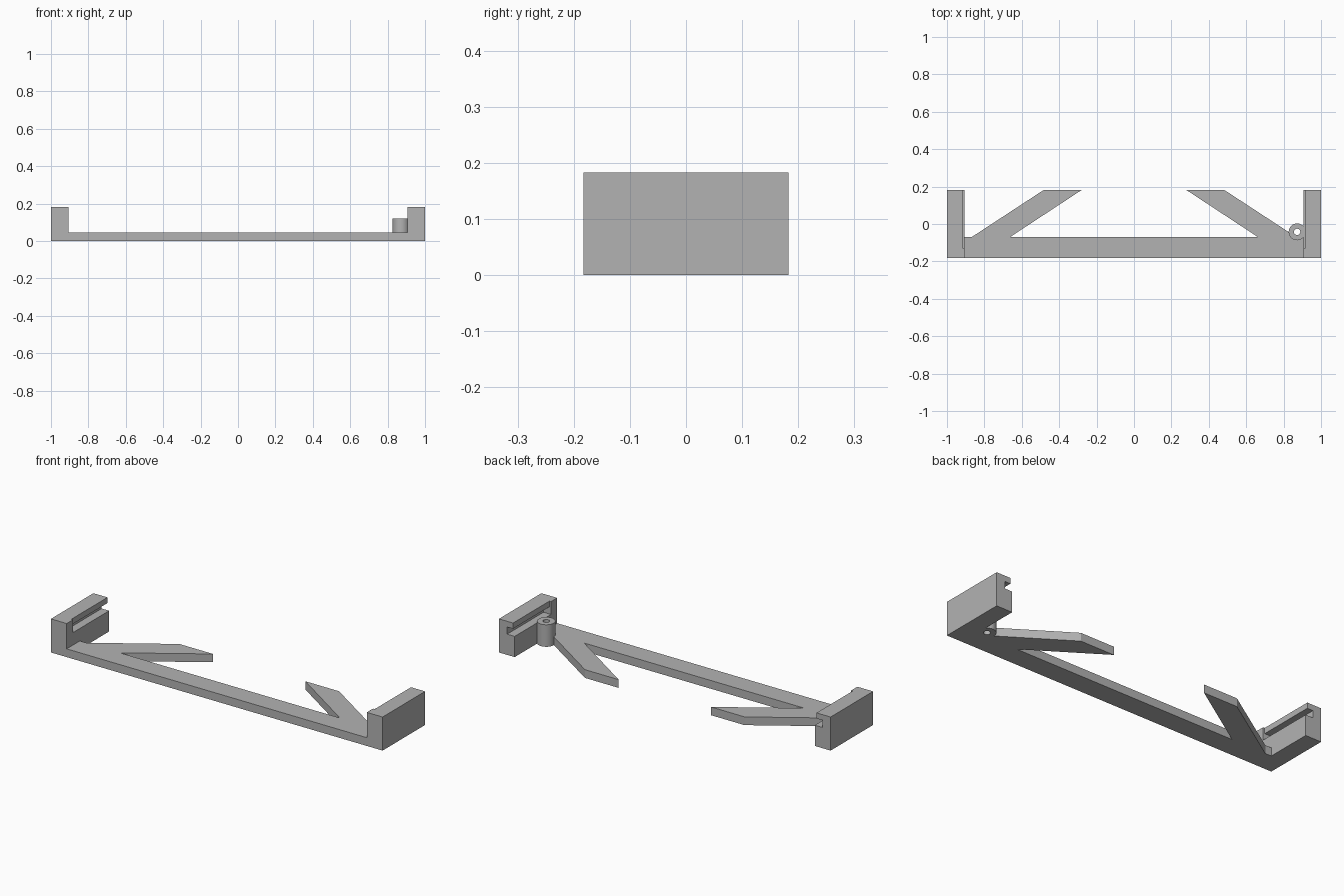
import bpy, bmesh
from mathutils import Vector

cube = bpy.data.objects.get("Cube")
if cube:
    bpy.data.objects.remove(cube, do_unlink=True)

grey = bpy.data.materials.new("plain grey")
grey.use_nodes = True
colour = (0.45, 0.45, 0.45, 1)
grey.diffuse_color = colour
grey.node_tree.nodes["Principled BSDF"].inputs["Base Color"].default_value = colour

HALF_X, HALF_Y, HEIGHT = 1.0, 0.183, 0.183
INNER, BAR_BACK, BAR_TOP = 0.905, -0.07, 0.045
PIN_X, PIN_Y, PIN_TOP = 0.872, -0.042, 0.12


def prism(name, points, offset):
    """Extrude a closed outline of 3D points along an offset."""
    bm = bmesh.new()
    face = bm.faces.new([bm.verts.new(p) for p in points])
    grown = bmesh.ops.extrude_face_region(bm, geom=[face], use_keep_orig=True)
    moved = [v for v in grown["geom"] if isinstance(v, bmesh.types.BMVert)]
    bmesh.ops.translate(bm, verts=moved, vec=Vector(offset))
    bmesh.ops.recalc_face_normals(bm, faces=bm.faces)
    return finish(name, bm)


def cylinder(name, radius, low, high):
    bm = bmesh.new()
    bmesh.ops.create_cone(bm, cap_ends=True, segments=48, radius1=radius,
                          radius2=radius, depth=high - low)
    bmesh.ops.translate(bm, verts=bm.verts, vec=(PIN_X, PIN_Y, (low + high) / 2))
    return finish(name, bm)


def finish(name, bm):
    mesh = bpy.data.meshes.new(name)
    bm.to_mesh(mesh)
    bm.free()
    mesh.materials.append(grey)
    obj = bpy.data.objects.new(name, mesh)
    bpy.context.collection.objects.link(obj)
    return obj


def combine(target, other, operation):
    """Apply a boolean and discard the second solid."""
    mod = target.modifiers.new(operation.lower(), 'BOOLEAN')
    mod.operation, mod.solver, mod.object = operation, 'EXACT', other
    bpy.context.view_layer.objects.active = target
    bpy.ops.object.modifier_apply(modifier=mod.name)
    bpy.data.objects.remove(other, do_unlink=True)


# Flat frame: long bar with two slanted arms
right_half = [(0.95, -HALF_Y), (0.95, BAR_BACK), (0.868, BAR_BACK),
              (0.481, HALF_Y), (0.278, HALF_Y), (0.663, BAR_BACK)]
outline = right_half + [(-x, y) for x, y in reversed(right_half)]
bracket = prism("mounting_bracket", [(x, y, 0) for x, y in outline], (0, 0, BAR_TOP))

# Upright end blocks, each with a groove that is closed at the front
profile = [(HALF_X, 0), (INNER, 0), (INNER, 0.113), (0.95, 0.113),
           (0.95, 0.152), (0.915, 0.152), (0.915, HEIGHT), (HALF_X, HEIGHT)]
wall = [(HALF_X, 0), (INNER, 0), (INNER, HEIGHT), (HALF_X, HEIGHT)]
GROOVE_START = -0.13
for side in (-1, 1):
    block = prism("end_block", [(side * x, GROOVE_START, z) for x, z in profile],
                  (0, HALF_Y - GROOVE_START, 0))
    front = prism("front_wall", [(side * x, -HALF_Y, z) for x, z in wall],
                  (0, GROOVE_START + HALF_Y, 0))
    combine(block, front, 'UNION')
    combine(bracket, block, 'UNION')

# Round post with a through hole
combine(bracket, cylinder("post", 0.045, 0, PIN_TOP), 'UNION')
combine(bracket, cylinder("post_hole", 0.017, -0.1, 0.3), 'DIFFERENCE')

bpy.ops.object.select_all(action='DESELECT')
bracket.select_set(True)
bpy.context.view_layer.objects.active = bracket
bpy.ops.object.shade_smooth_by_angle(angle=0.5)
